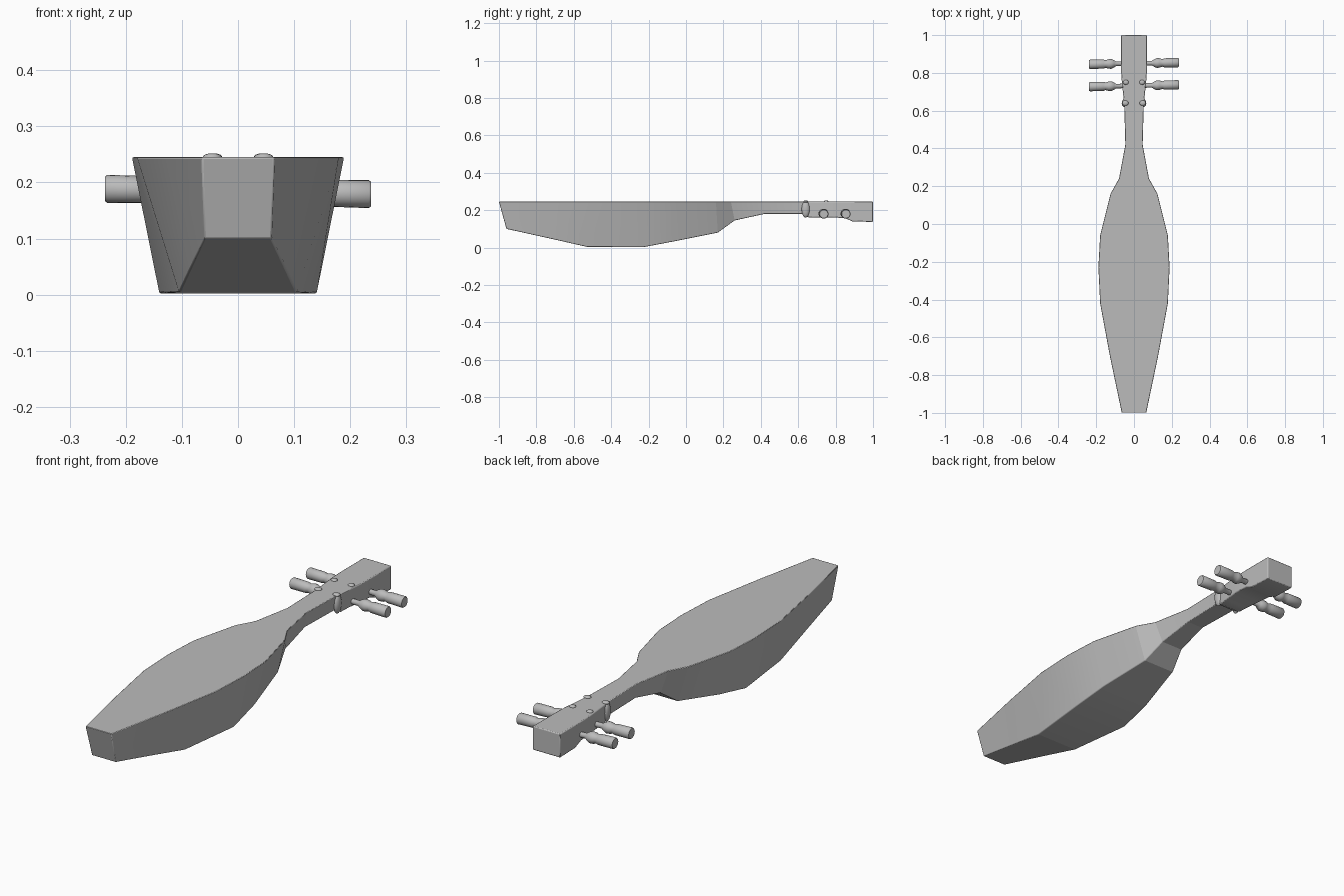
import bpy, bmesh, math
from mathutils import Vector

cube = bpy.data.objects.get("Cube")
if cube:
    bpy.data.objects.remove(cube)

TOP = 0.245

# Single plain grey finish
grey = bpy.data.materials.new("plain grey")
grey.use_nodes = True
COLOUR = (0.5, 0.5, 0.5, 1)
grey.diffuse_color = COLOUR
grey.node_tree.nodes["Principled BSDF"].inputs["Base Color"].default_value = COLOUR


def finish(name, bm, angle=30, bevel=0):
    bmesh.ops.recalc_face_normals(bm, faces=bm.faces)
    mesh = bpy.data.meshes.new(name)
    bm.to_mesh(mesh)
    bm.free()
    mesh.materials.append(grey)
    ob = bpy.data.objects.new(name, mesh)
    bpy.context.collection.objects.link(ob)
    if bevel:
        mod = ob.modifiers.new("soft edges", "BEVEL")
        mod.width, mod.segments = bevel, 2
        mod.limit_method, mod.angle_limit = "ANGLE", math.radians(40)
    bpy.ops.object.select_all(action="DESELECT")
    ob.select_set(True)
    bpy.context.view_layer.objects.active = ob
    bpy.ops.object.shade_smooth_by_angle(angle=math.radians(angle))
    return ob


def loft(bm, rings):
    loops = [[bm.verts.new(p) for p in ring] for ring in rings]
    n = len(loops[0])
    for a, b in zip(loops, loops[1:]):
        for i in range(n):
            j = (i + 1) % n
            bm.faces.new((a[i], a[j], b[j], b[i]))
    bm.faces.new(loops[0])
    bm.faces.new(loops[-1])


def tapered_body(name, stations, angle, bevel):
    # station: top y, bottom y, top half width, bottom half width, bottom z
    bm = bmesh.new()
    loft(bm, [[(-t, yt, TOP), (t, yt, TOP), (b, yb, z), (-b, yb, z)]
              for yt, yb, t, b, z in stations])
    return finish(name, bm, angle, bevel)


# Flat-topped body tapering into the neck
tapered_body("body_and_neck", [
    (-1.0, -0.96, 0.065, 0.06, 0.10),
    (-0.7, -0.72, 0.128, 0.085, 0.047),
    (-0.42, -0.53, 0.180, 0.105, 0.004),
    (-0.23, -0.23, 0.189, 0.14, 0.002),
    (-0.06, -0.06, 0.180, 0.125, 0.034),
    (0.16, 0.17, 0.125, 0.08, 0.08),
    (0.24, 0.26, 0.080, 0.055, 0.145),
    (0.42, 0.42, 0.046, 0.042, 0.18),
    (0.64, 0.64, 0.052, 0.048, 0.18)], 12, 0.003)

# Peg box widening toward its square end
tapered_body("peg_box", [
    (0.61, 0.63, 0.050, 0.048, 0.175),
    (0.66, 0.66, 0.055, 0.055, 0.16),
    (0.70, 0.70, 0.059, 0.059, 0.162),
    (0.78, 0.78, 0.067, 0.067, 0.162),
    (0.85, 0.85, 0.069, 0.069, 0.157),
    (0.89, 0.89, 0.069, 0.069, 0.14),
    (1.0, 1.0, 0.069, 0.069, 0.137)], 30, 0.004)

# Turned tuning pegs: distance from centre line, radius
PEG = [(0.04, 0.012), (0.095, 0.012), (0.105, 0.019), (0.12, 0.026),
       (0.135, 0.025), (0.15, 0.020), (0.162, 0.024), (0.233, 0.025), (0.237, 0.022)]
SIDES = 20
for row, y in (("lower", 0.732), ("upper", 0.85)):
    for side, s in (("left", 1), ("right", -1)):
        bm = bmesh.new()
        rings = []
        for d, r in PEG:
            centre = Vector((s * d, y + 0.02 * s * d, 0.184 - 0.02 * s * d))
            rings.append([centre + Vector((0, r * math.cos(a), r * math.sin(a)))
                          for a in (math.tau * k / SIDES for k in range(SIDES))])
        loft(bm, rings)
        finish(f"{row}_{side}_tuning_peg", bm, 40)


def stud(name, centre, scale):
    bm = bmesh.new()
    bmesh.ops.create_uvsphere(bm, u_segments=16, v_segments=8, radius=1)
    bmesh.ops.scale(bm, vec=scale, verts=bm.verts)
    bmesh.ops.translate(bm, vec=centre, verts=bm.verts)
    finish(name, bm, 60)


# Small raised studs on the face and shoulders of the peg box
for side, s in (("left", 1), ("right", -1)):
    stud(f"upper_{side}_stud", (s * 0.043, 0.75, TOP), (0.015, 0.013, 0.007))
    stud(f"lower_{side}_stud", (s * 0.046, 0.64, TOP), (0.017, 0.014, 0.007))
    stud(f"{side}_shoulder_bump", (s * 0.05, 0.64, 0.205), (0.015, 0.022, 0.045))
